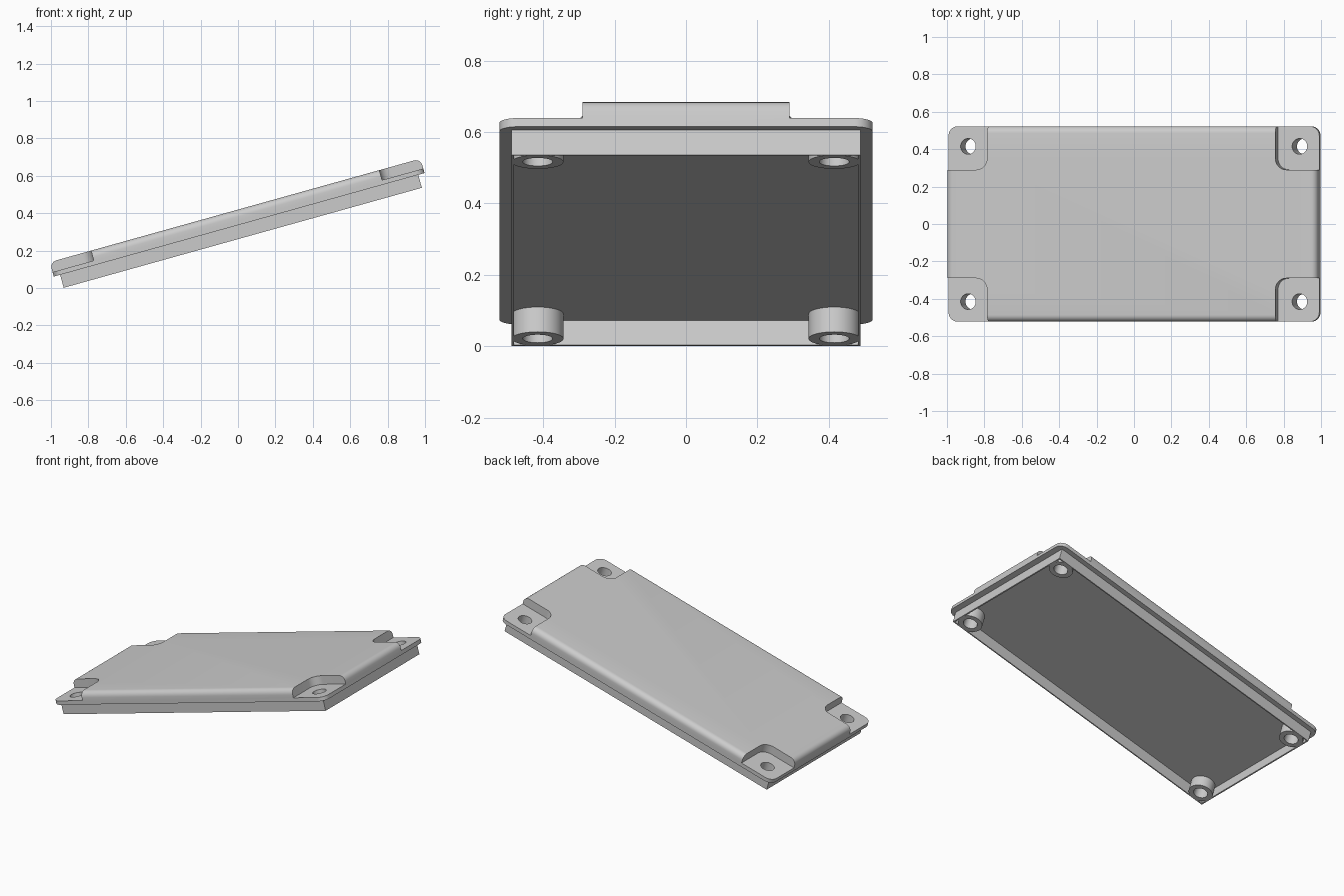
import bpy, bmesh, math
from mathutils import Matrix

old = bpy.data.objects.get("Cube")
if old:
    bpy.data.objects.remove(old, do_unlink=True)

# Single grey plastic
grey = bpy.data.materials.new("light grey")
grey.use_nodes = True
grey.diffuse_color = (0.6, 0.6, 0.6, 1)
grey.node_tree.nodes["Principled BSDF"].inputs["Base Color"].default_value = (0.6, 0.6, 0.6, 1)

# The lid is modelled flat, then tilted
TILT = Matrix.Rotation(math.radians(-15.6), 4, 'Y') @ Matrix.Translation((0.097, 0, 0))
RIM, CEILING, FLOOR, TOP = 0.252, 0.324, 0.349, 0.404
HOLE_X, HOLE_Y, HOLE_R = 0.92, 0.415, 0.042
CORNERS = [(sx, sy) for sx in (-1, 1) for sy in (-1, 1)]


def rounded_rect(cx, cy, hx, hy, r, steps=8):
    pts = []
    for i, (sx, sy) in enumerate([(1, 1), (-1, 1), (-1, -1), (1, -1)]):
        for k in range(steps + 1):
            a = math.pi / 2 * (i + k / steps)
            pts.append((cx + sx * (hx - r) + r * math.cos(a),
                        cy + sy * (hy - r) + r * math.sin(a)))
    return pts


def rect(hx, hy):
    return [(hx, hy), (-hx, hy), (-hx, -hy), (hx, -hy)]


def circle(cx, cy, r, n=40):
    return [(cx + r * math.cos(math.tau * i / n), cy + r * math.sin(math.tau * i / n))
            for i in range(n)]


def finish(bm, name):
    bmesh.ops.recalc_face_normals(bm, faces=bm.faces)
    mesh = bpy.data.meshes.new(name)
    bm.to_mesh(mesh)
    bm.free()
    mesh.materials.append(grey)
    ob = bpy.data.objects.new(name, mesh)
    bpy.context.collection.objects.link(ob)
    return ob


def prism(name, outline, z0, z1, fillet=0):
    bm = bmesh.new()
    base = bm.faces.new([bm.verts.new((x, y, z0)) for x, y in outline])
    out = bmesh.ops.extrude_face_region(bm, geom=[base], use_keep_orig=True)
    top = [g for g in out["geom"] if isinstance(g, bmesh.types.BMVert)]
    bmesh.ops.translate(bm, verts=top, vec=(0, 0, z1 - z0))
    if fillet:
        edges = [e for e in bm.edges if all(v in top for v in e.verts)]
        bmesh.ops.bevel(bm, geom=edges, offset=fillet, segments=6, profile=0.5,
                        affect='EDGES')
    return finish(bm, name)


def tube(name, outer, inner, z0, z1):
    bm = bmesh.new()
    loops = [[bm.verts.new((x, y, z)) for x, y in pts]
             for pts, z in ((outer, z0), (outer, z1), (inner, z1), (inner, z0))]
    n = len(outer)
    for a, b in zip(loops, loops[1:] + loops[:1]):
        for i in range(n):
            j = (i + 1) % n
            bm.faces.new((a[i], a[j], b[j], b[i]))
    return finish(bm, name)


def cut(ob, cutter):
    cutter.hide_render = True
    mod = ob.modifiers.new("cut", 'BOOLEAN')
    mod.operation, mod.solver, mod.object = 'DIFFERENCE', 'EXACT', cutter
    bpy.context.view_layer.objects.active = ob
    bpy.ops.object.modifier_apply(modifier=mod.name)
    bpy.data.objects.remove(cutter, do_unlink=True)


# Cover plate with filleted top, corner pockets and screw holes
cover = prism("cover", rounded_rect(0, 0, 1.029, 0.522, 0.05), CEILING, TOP, 0.036)
for sx, sy in CORNERS:
    pocket = rounded_rect(sx * 1.0, sy * 0.49, 0.2, 0.2, 0.06)
    cut(cover, prism("pocket_cutter", pocket, FLOOR, TOP + 0.1))
    cut(cover, prism("hole_cutter", circle(sx * HOLE_X, sy * HOLE_Y, HOLE_R),
                     CEILING - 0.1, TOP + 0.1))
parts = [cover]

# Thin locating lip under the cover
parts.append(tube("lip", rect(0.994, 0.489), rect(0.986, 0.481), RIM, CEILING))

# Screw bosses at the corners
for sx, sy in CORNERS:
    name = ("left" if sx > 0 else "right") + ("_back" if sy > 0 else "_front") + "_boss"
    x, y = sx * HOLE_X, sy * HOLE_Y
    parts.append(tube(name, circle(x, y, 0.072), circle(x, y, HOLE_R), RIM, CEILING))

# Tilt and shade
bpy.ops.object.select_all(action='DESELECT')
for ob in parts:
    ob.data.transform(TILT)
    ob.select_set(True)
bpy.context.view_layer.objects.active = cover
bpy.ops.object.shade_smooth_by_angle(angle=math.radians(30))
